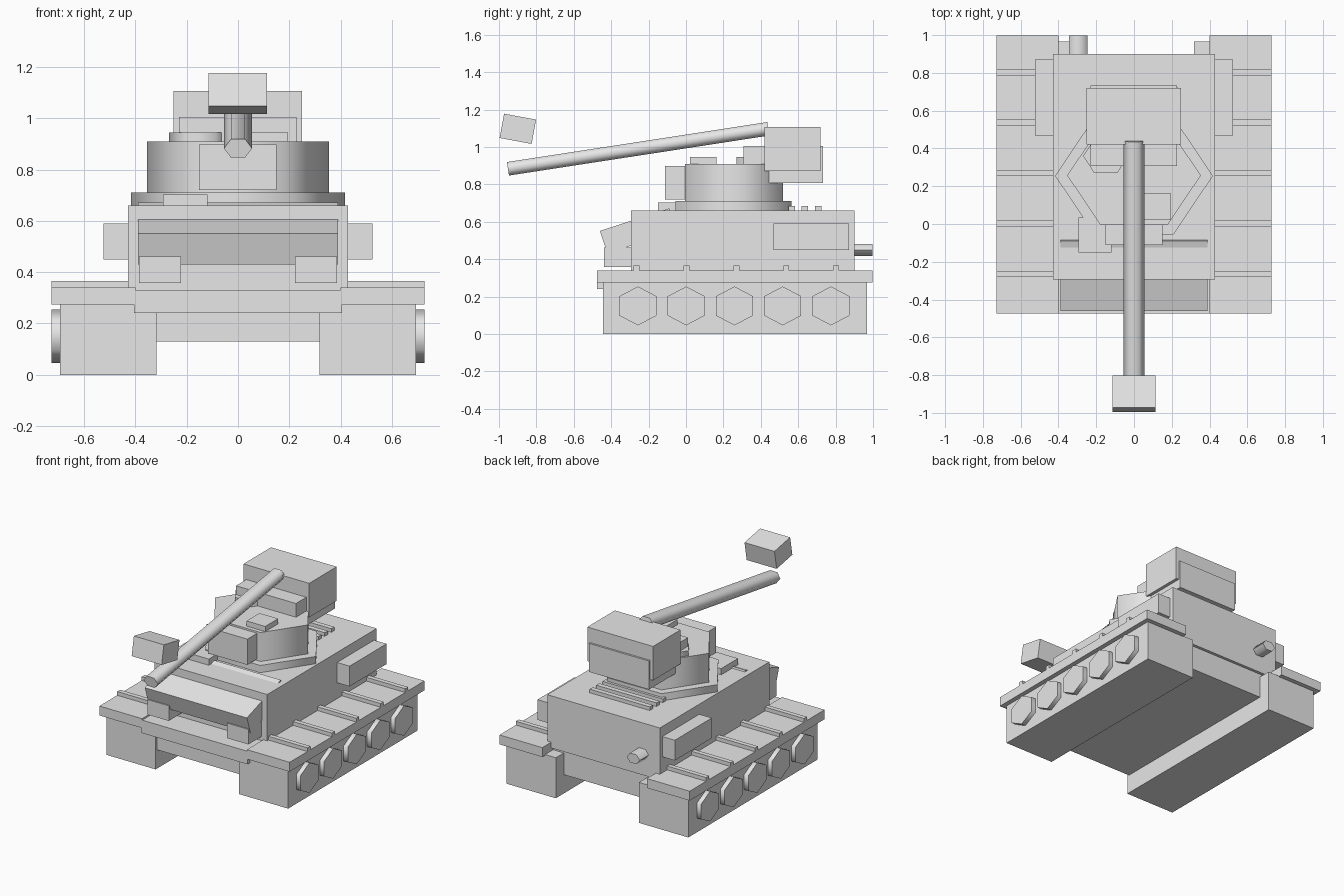
import bpy, math
from mathutils import Matrix, Vector

if "Cube" in bpy.data.objects:
    bpy.data.objects.remove(bpy.data.objects["Cube"])

grey = bpy.data.materials.new("plain_grey")
grey.diffuse_color = (0.8, 0.8, 0.8, 1)
grey.use_nodes = True
grey.node_tree.nodes["Principled BSDF"].inputs["Base Color"].default_value = grey.diffuse_color


def finish(name, matrix):
    """Name the active object, place it, and give it the material."""
    ob = bpy.context.object
    ob.name = name
    ob.data.transform(matrix)
    ob.data.materials.append(grey)
    return ob


def box(name, x, y, z, tilt=0):
    """Box from (min, max) ranges, optionally tilted about its centre's x axis."""
    bpy.ops.mesh.primitive_cube_add(size=1)
    centre = Vector([(a + b) / 2 for a, b in (x, y, z)])
    size = [b - a for a, b in (x, y, z)]
    return finish(name, Matrix.Translation(centre) @ Matrix.Rotation(math.radians(tilt), 4, 'X')
                  @ Matrix.Diagonal((*size, 1)))


def hexagon(name, centre, rx, ry, depth, turn=Matrix()):
    """Six-sided prism, corners on local x, shaded smooth round its side."""
    bpy.ops.mesh.primitive_cylinder_add(vertices=6, radius=1, depth=1)
    ob = finish(name, Matrix.Translation(centre) @ turn @ Matrix.Diagonal((rx, ry, depth, 1))
                @ Matrix.Rotation(math.radians(30), 4, 'Z'))
    bpy.ops.object.shade_smooth_by_angle(angle=math.radians(75))
    return ob


def sides(a, b):
    """The same x range on the right and on the left."""
    return (("right", (a, b)), ("left", (-b, -a)))


# Hull
box("upper_hull", (-0.43, 0.43), (-0.295, 0.9), (0.3, 0.66))
box("belly", (-0.4, 0.4), (-0.43, 0.88), (0.13, 0.33))
box("front_lip", (-0.405, 0.405), (-0.475, -0.29), (0.24, 0.33))

# Sloped nose plate, its rear corner just breaking the deck
length, thick, tilt = 0.39, 0.127, 18
a = math.radians(tilt)
cy = -0.46 + length / 2 * math.cos(a) + thick / 2 * math.sin(a)
cz = 0.551 + length / 2 * math.sin(a) - thick / 2 * math.cos(a)
box("nose_plate", (-0.39, 0.39), (cy - length / 2, cy + length / 2),
    (cz - thick / 2, cz + thick / 2), tilt)

# Running gear, fenders and side fittings
for side, xr in sides(0.318, 0.695):
    box("track_" + side, xr, (-0.445, 0.967), (0, 0.28))
for side, xr in sides(0.4, 0.727):
    box("fender_" + side, xr, (-0.475, 0.998), (0.275, 0.34))
    for i in range(5):
        y = -0.265 + i * 0.267
        box(f"fender_rib_{side}_{i}", xr, (y - 0.016, y + 0.016), (0.335, 0.366))
for side, xr in sides(0.68, 0.727):
    for i in range(5):
        hexagon(f"wheel_{side}_{i}", (sum(xr) / 2, -0.257 + i * 0.258, 0.15), 0.104, 0.114, 0.047,
                Matrix.Rotation(math.radians(90), 4, 'Y'))
for side, xr in sides(0.42, 0.525):
    box("side_bin_" + side, xr, (0.468, 0.872), (0.45, 0.59))
for side, xr in sides(0.222, 0.386):
    box("headlamp_" + side, xr, (-0.438, -0.28), (0.358, 0.462))

# Exhaust and deck fittings
hexagon("exhaust", (-0.295, 0.93, 0.45), 0.05, 0.037, 0.135, Matrix.Rotation(math.radians(90), 4, 'X'))
for i, y in enumerate((0.565, 0.635, 0.707)):
    box(f"engine_grille_{i}", (-0.23, 0.23), (y - 0.017, y + 0.017), (0.65, 0.685))
box("driver_hatch", (-0.293, -0.118), (-0.15, 0.035), (0.65, 0.703))

# Turret
hexagon("turret_ring", (0, 0.255, 0.68), 0.418, 0.358, 0.06)
hexagon("turret_body", (0, 0.257, 0.805), 0.354, 0.303, 0.21)
hexagon("cupola", (-0.15, 0.36, 0.92), 0.12, 0.105, 0.05)
box("loader_hatch", (0.05, 0.193), (0.022, 0.163), (0.88, 0.946))
box("mantlet", (-0.152, 0.15), (-0.112, 0.08), (0.72, 0.898))
box("turret_bustle", (-0.23, 0.228), (0.307, 0.733), (0.808, 1.005))
box("bustle_cover", (-0.252, 0.25), (0.42, 0.72), (0.872, 1.107))

# Gun barrel and the block above its muzzle
rear, muzzle = Vector((0, 0.44, 1.097)), Vector((0, -0.952, 0.883))
rise = math.atan2(rear.z - muzzle.z, rear.y - muzzle.y)
hexagon("gun_barrel", (rear + muzzle) / 2, 0.055, 0.042, (rear - muzzle).length,
        Matrix.Rotation(rise + math.pi / 2, 4, 'X'))
box("muzzle_block", (-0.115, 0.114), (-0.986, -0.812), (1.031, 1.163), -10.5)
